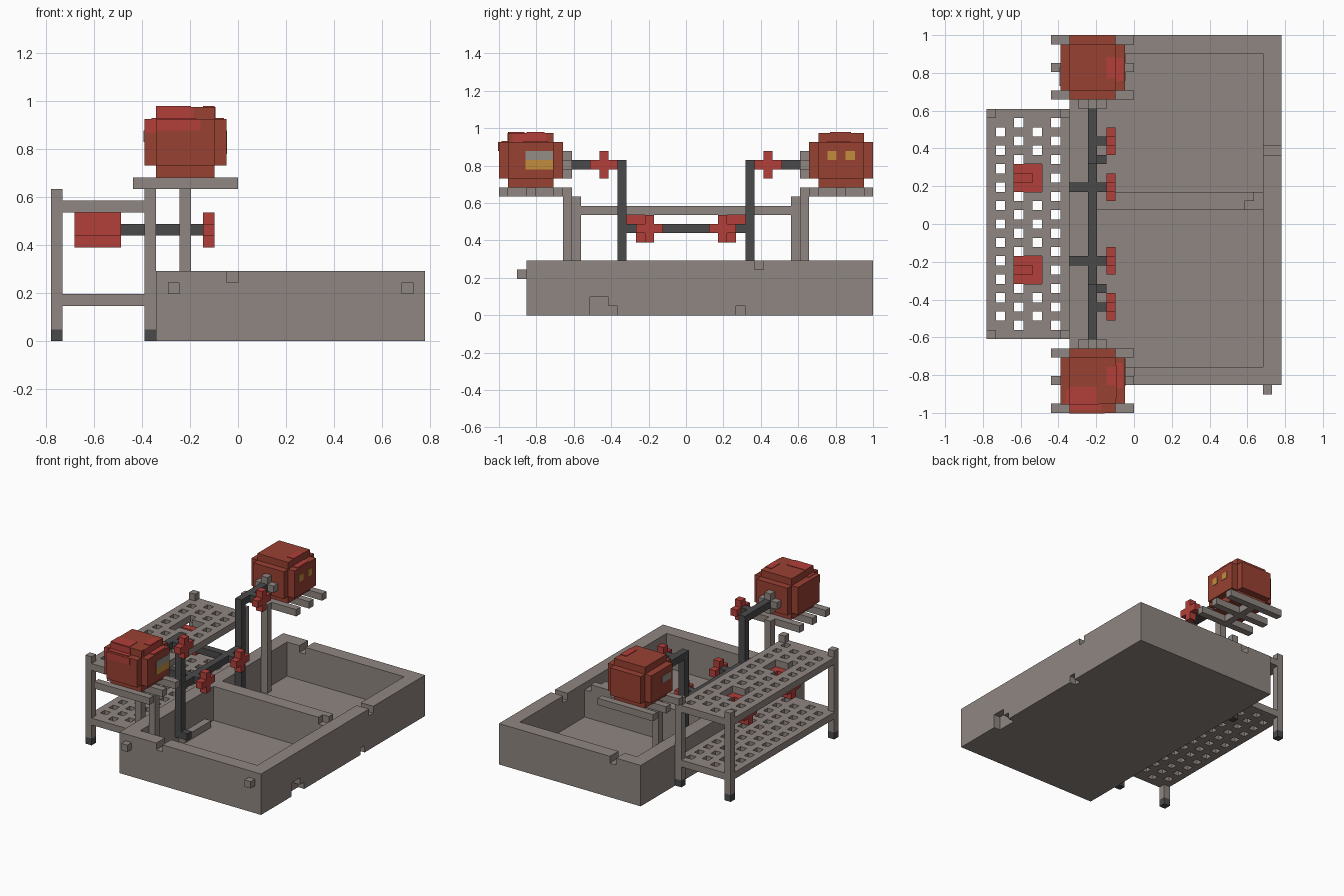
import bpy, bmesh
from mathutils import Matrix, Vector

if "Cube" in bpy.data.objects:
    bpy.data.objects.remove(bpy.data.objects["Cube"], do_unlink=True)

U = 2 / 41                      # one block; parts are laid out on a block grid
ORIGIN = Vector((-16 * U, -1, 0))


def material(name, rgb):
    m = bpy.data.materials.new(name)
    m.use_nodes = True
    m.diffuse_color = (*rgb, 1)
    bsdf = m.node_tree.nodes["Principled BSDF"]
    bsdf.inputs["Base Color"].default_value = (*rgb, 1)
    bsdf.inputs["Roughness"].default_value = 0.8
    return m


STONE = material("warm_grey", (0.275, 0.238, 0.220))
BRICK = material("brick_red", (0.318, 0.053, 0.032))
RED = material("bright_red", (0.450, 0.050, 0.042))
IRON = material("dark_iron", (0.068, 0.068, 0.068))
AMBER = material("amber", (0.540, 0.270, 0.048))
PANE = material("pane_grey", (0.300, 0.270, 0.240))


def finish(name, bm, mat):
    bmesh.ops.recalc_face_normals(bm, faces=bm.faces)
    bm.transform(Matrix.Translation(ORIGIN) @ Matrix.Scale(U, 4))
    me = bpy.data.meshes.new(name)
    bm.to_mesh(me)
    bm.free()
    me.materials.append(mat)
    ob = bpy.data.objects.new(name, me)
    bpy.context.collection.objects.link(ob)
    return ob


def boxes(name, mat, *specs):
    """One object from boxes given as x0, x1, y0, y1, z0, z1 in blocks."""
    bm = bmesh.new()
    for x0, x1, y0, y1, z0, z1 in specs:
        mtx = Matrix.Translation(((x0 + x1) / 2, (y0 + y1) / 2, (z0 + z1) / 2))
        mtx = mtx @ Matrix.Diagonal((x1 - x0, y1 - y0, z1 - z0, 1))
        bmesh.ops.create_cube(bm, size=1, matrix=mtx)
    return finish(name, bm, mat)


def carve(ob, *specs):
    """Cut boxes out of an object one after the other."""
    bpy.context.view_layer.objects.active = ob
    for s in specs:
        cutter = boxes("cutter", STONE, s)
        cutter.hide_render = True
        mod = ob.modifiers.new("cut", "BOOLEAN")
        mod.operation, mod.solver, mod.object = "DIFFERENCE", "EXACT", cutter
        bpy.ops.object.modifier_apply(modifier=mod.name)
        bpy.data.objects.remove(cutter, do_unlink=True)


# Basin: two pools with a divider, worn notches in rim and foot
basin = boxes("basin", STONE, (9, 32, 3, 41, 0, 6))
carve(basin,
      (11, 30, 5, 22, 1, 7), (11, 30, 24, 39, 1, 7),      # pools
      (29, 30, 21.5, 24.5, 5, 7), (28, 30, 21.5, 23, 5, 7),  # divider spillway
      (29.5, 33, 28, 29, 5, 7),                           # rim notches
      (15, 16, 2, 5.5, 5, 7), (13, 14, 38.5, 42, 5, 7),
      (31, 33, 10, 12, -1, 2), (31, 33, 10, 13, -1, 1),   # foot notches
      (31, 33, 26, 27, -1, 1))
boxes("basin_pegs", STONE, (10, 11, 2, 3, 4, 5), (30, 31, 2, 3, 4, 5))
boxes("pool_ledge", STONE, (11, 12, 14, 20, 1, 2))

# Rack: four legs with dark feet
corners = [(x, y) for x in (0, 8) for y in (8, 32)]
boxes("rack_legs", STONE, *[(x, x + 1, y, y + 1, 1, 13) for x, y in corners])
boxes("rack_feet", IRON, *[(x, x + 1, y, y + 1, 0, 1) for x, y in corners])


def shelf(name, z, openings):
    """Perforated board, one block thick."""
    bm = bmesh.new()
    mtx = Matrix.Translation((4.5, 20.5, z)) @ Matrix.Diagonal((4.5, 12.5, 1, 1))
    bmesh.ops.create_grid(bm, x_segments=9, y_segments=25, size=1, matrix=mtx)
    gone = []
    for f in bm.faces:
        c = f.calc_center_median()
        x, y = int(c.x), int(c.y)
        hole = x % 2 == 1 and 9 <= y <= 31 and y % 2 == (x // 2) % 2
        opening = openings and 3 <= x < 6 and (14 <= y < 17 or 24 <= y < 27)
        if hole or opening or (x, y) in corners:
            gone.append(f)
    bmesh.ops.delete(bm, geom=gone, context="FACES")
    ext = bmesh.ops.extrude_face_region(bm, geom=bm.faces[:], use_keep_orig=True)
    top = [g for g in ext["geom"] if isinstance(g, bmesh.types.BMVert)]
    bmesh.ops.translate(bm, verts=top, vec=(0, 0, 1))
    return finish(name, bm, STONE)


shelf("lower_shelf", 3, False)
shelf("upper_shelf", 11, True)


def plus(x0, y0, z0, axis):
    """Three-block plus shape, one block thick along the axis."""
    if axis == "x":
        return [(x0, x0 + 1, y0, y0 + 3, z0 + 1, z0 + 2),
                (x0, x0 + 1, y0 + 1, y0 + 2, z0, z0 + 1),
                (x0, x0 + 1, y0 + 1, y0 + 2, z0 + 2, z0 + 3)]
    return [(x0, x0 + 3, y0, y0 + 1, z0 + 1, z0 + 2),
            (x0 + 1, x0 + 2, y0, y0 + 1, z0, z0 + 1),
            (x0 + 1, x0 + 2, y0, y0 + 1, z0 + 2, z0 + 3)]


# Pipework
boxes("cross_pipe", IRON, (11, 12, 14, 27, 9, 10))
for side, riser, feed, stub, branch in (("front", 13, 8, 11, 16), ("back", 27, 28, 29, 24)):
    boxes(side + "_pipe", IRON,
          (11, 12, riser, riser + 1, 2, 17),           # riser
          (12, 13, riser, riser + 1, 2, 3),            # outlet
          (11, 12, feed, feed + 5, 16, 17),            # feed from the cask
          (12, 13, stub, stub + 1, 16, 17),            # valve stub
          (6, 11, branch, branch + 1, 9, 10),          # branch to the cup
          (12, 13, branch, branch + 1, 9, 10))
    boxes(side + "_upper_valve", RED, *plus(13, stub - 1, 15, "x"))
    boxes(side + "_lower_valve", RED, *plus(13, branch - 1, 8, "x"))

# Cups hanging under the upper shelf openings
for side, y in (("front", 14), ("back", 24)):
    cup = boxes(side + "_cup", RED, (2, 6, y, y + 3, 9, 11))
    carve(cup, (3, 5, y + 1, y + 2, 10, 12))
    boxes(side + "_cup_base", RED, (2, 6, y + 1, y + 2, 8, 9))

# Casks on slatted stands
for side, y, post, slats in (("front", 0, 7, (0, 3, 6)), ("back", 34, 33, (34, 37, 40))):
    boxes(side + "_cask", BRICK,
          (9, 14, y + 1, y + 6, 14, 20),
          (8, 15, y + 1, y + 6, 15, 19),
          (9, 14, y, y + 7, 15, 19))
    boxes(side + "_cask_coupling", STONE, *plus(10, post, 15, "y"))
    boxes(side + "_stand_post", STONE, (11, 12, post, post + 1, 1, 13))
    boxes(side + "_stand_slats", STONE, *[(7, 16, s, s + 1, 13, 14) for s in slats])
    lo, hi = min(y, post), max(y + 7, post + 1)
    gaps = [(s + 1, min(t, hi)) for s, t in zip(slats, slats[1:] + (hi,)) if s + 1 < hi]
    if lo < slats[0]:
        gaps.append((lo, slats[0]))
    boxes(side + "_stand_beam", STONE, *[(11, 12, a, b, 13, 14) for a, b in gaps if b > a])

T = 0.08                        # plate thickness in blocks

# Windows on the casks
boxes("front_window_low", AMBER, (15, 15 + T, 2.9, 5.9, 16, 17))
boxes("front_window_high", PANE, (15, 15 + T, 2.9, 5.9, 17, 18))
boxes("back_windows", AMBER, (15, 15 + T, 36, 37, 17, 18), (15, 15 + T, 38, 39, 17, 18))
boxes("back_rear_window", PANE, (8 - T, 8, 35.5, 37.5, 17, 18))

# Bright red patches on the casks
boxes("front_cask_patches", RED,
      (9, 12.8, -T, 0, 18, 19), (9, 12.2, 1 - T, 1, 19, 20),
      (8, 9, 1 - T, 1, 17.8, 19), (8.6, 9, 1, 2.6, 19, 19 + T),
      (9, 12, 1, 2.8, 20, 20 + T), (9, 12.4, 0.3, 1, 19, 19 + T),
      (14, 14.8, 2.7, 5.4, 19, 19 + T), (13, 14, 3, 5, 20, 20 + T),
      (14, 14 + T, 1.5, 5.2, 19, 20))
boxes("back_cask_patches", RED,
      (14, 14.8, 36, 38.5, 19, 19 + T), (13, 14, 36.3, 38.6, 20, 20 + T))
